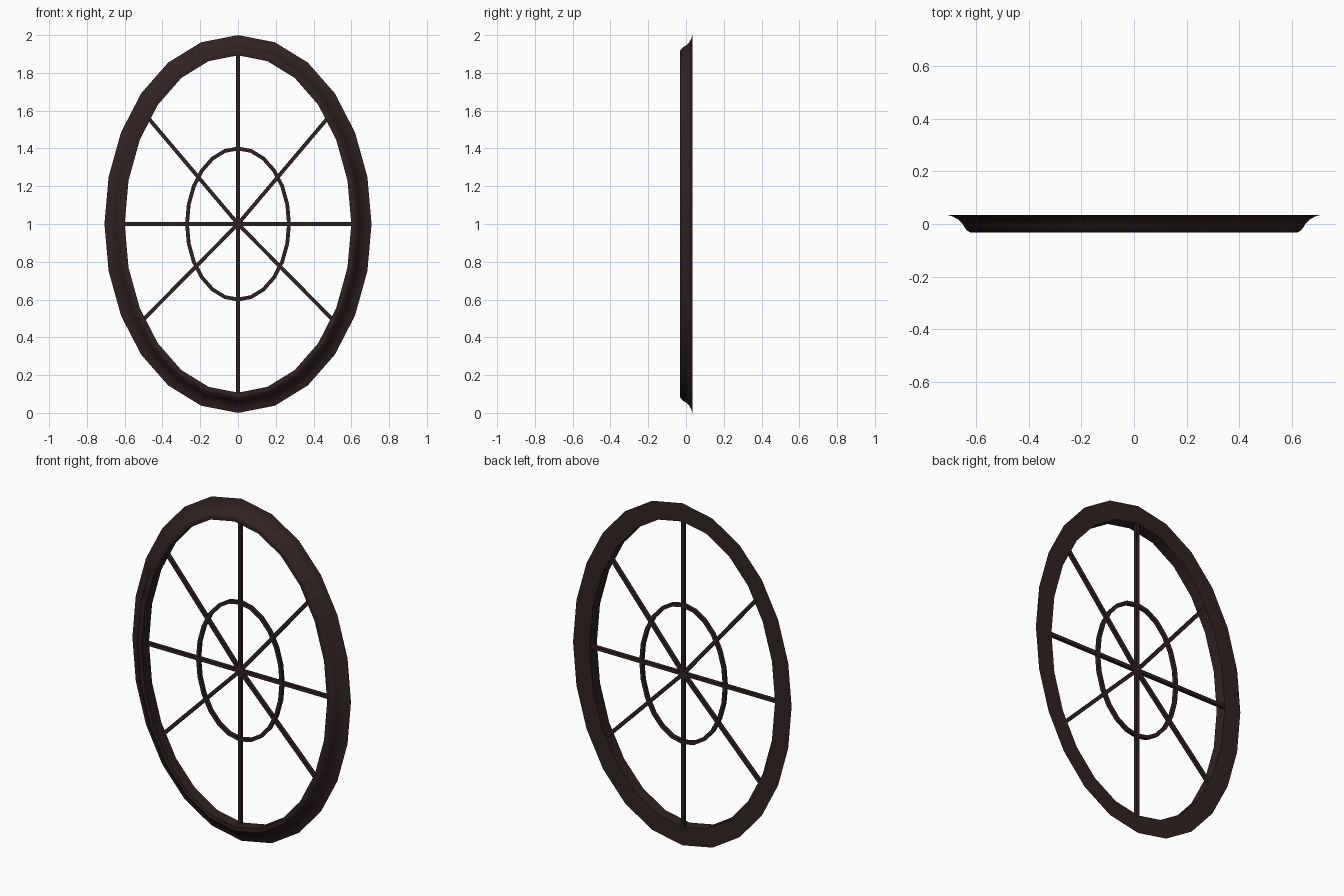
import bpy, bmesh, math
from mathutils import Vector, Matrix

cube = bpy.data.objects.get("Cube")
if cube:
    bpy.data.objects.remove(cube)

wood = bpy.data.materials.new("dark_brown")
wood.use_nodes = True
color = (0.03, 0.016, 0.016, 1)
wood.diffuse_color = color
wood.node_tree.nodes["Principled BSDF"].inputs["Base Color"].default_value = color

SIDES = 24
CENTER = Vector((0, 0, 1))
BAR_Y, BAR = 0.022, 0.02   # depth position and thickness of the bars


def finish(name, bm):
    bmesh.ops.recalc_face_normals(bm, faces=bm.faces)
    mesh = bpy.data.meshes.new(name)
    bm.to_mesh(mesh)
    bm.free()
    obj = bpy.data.objects.new(name, mesh)
    mesh.materials.append(wood)
    bpy.context.collection.objects.link(obj)
    return obj


def elliptical_ring(name, a, b, profile):
    """Sweep a closed (outward offset, y) profile round an ellipse."""
    bm = bmesh.new()
    loops = []
    for i in range(SIDES):
        t = math.tau * i / SIDES
        base = Vector((a * math.sin(t), 0, b * math.cos(t)))
        out = Vector((base.x / a**2, 0, base.z / b**2)).normalized()
        loops.append([bm.verts.new(CENTER + base + out * d + Vector((0, y, 0)))
                      for d, y in profile])
    n = len(profile)
    for i in range(SIDES):
        p, q = loops[i], loops[(i + 1) % SIDES]
        for j in range(n):
            k = (j + 1) % n
            bm.faces.new((p[j], p[k], q[k], q[j]))
    return finish(name, bm)


def bar(name, end):
    """Square bar from the middle to a point on the frame."""
    direction = Vector((end[0], 0, end[1]))
    length = direction.length + 0.01
    bm = bmesh.new()
    bmesh.ops.create_cube(bm, size=1)
    bm.transform(Matrix.Translation(CENTER + Vector((0, BAR_Y, 0)))
                 @ direction.to_track_quat('Z', 'Y').to_matrix().to_4x4()
                 @ Matrix.Translation((0, 0, length / 2))
                 @ Matrix.Diagonal((BAR, BAR, length, 1)))
    return finish(name, bm)


# Moulded outer frame: flat back, cove sloping from the rim to the raised inner lip
frame = elliptical_ring("outer_frame", 0.6, 0.893, [
    (0, 0.034), (0.107, 0.034), (0.088, 0.028), (0.07, 0.018), (0.053, 0.002),
    (0.045, -0.012), (0.036, -0.024), (0.022, -0.033), (0, -0.033)])
bpy.context.view_layer.objects.active = frame
frame.select_set(True)
bpy.ops.object.shade_smooth_by_angle(angle=math.radians(32))

# Thin inner ring
h = BAR / 2
elliptical_ring("inner_ring", 0.27, 0.4, [
    (-h, BAR_Y - h), (h, BAR_Y - h), (h, BAR_Y + h), (-h, BAR_Y + h)])

# Radiating glazing bars
bar("top_bar", (0, 0.89))
bar("bottom_bar", (0, -0.89))
for side, s in (("left", 1), ("right", -1)):
    bar(side + "_bar", (s * 0.6, 0))
    bar("upper_" + side + "_bar", (s * 0.47, 0.555))
    bar("lower_" + side + "_bar", (s * 0.495, -0.5))
